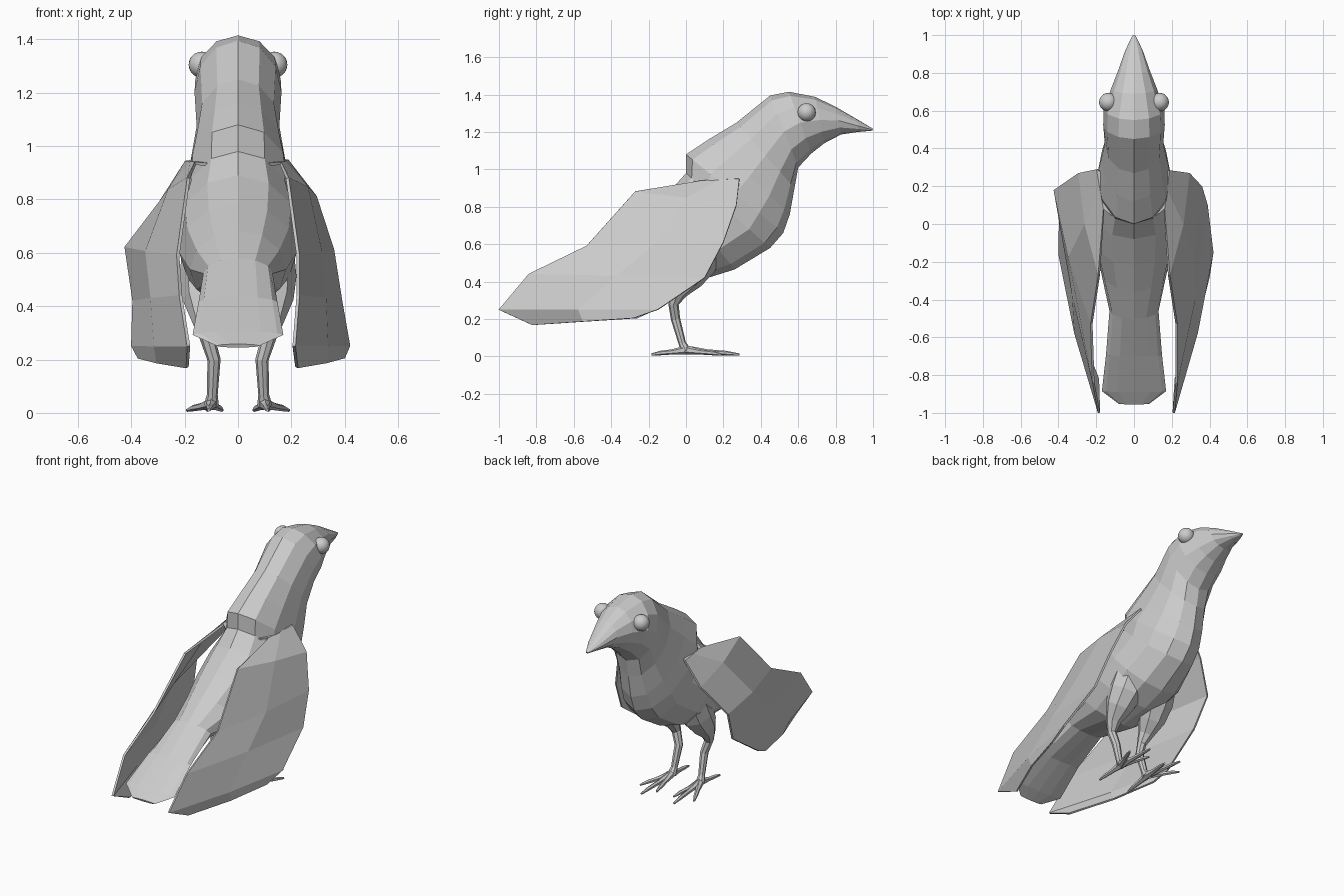
import bpy, bmesh, math
from mathutils import Vector


def make_object(name, bm):
    bmesh.ops.recalc_face_normals(bm, faces=bm.faces)
    mesh = bpy.data.meshes.new(name)
    bm.to_mesh(mesh)
    bm.free()
    obj = bpy.data.objects.new(name, mesh)
    bpy.context.collection.objects.link(obj)
    return obj


def bridge(bm, rings):
    n = len(rings[0])
    for a, b in zip(rings, rings[1:]):
        for i in range(n):
            j = (i + 1) % n
            bm.faces.new((a[i], a[j], b[j], b[i]))
    bm.faces.new(rings[0])
    bm.faces.new(rings[-1][::-1])


def tube(bm, points, radii, sides=6):
    pts = [Vector(p) for p in points]
    rings = []
    for i, (p, r) in enumerate(zip(pts, radii)):
        d = (pts[min(i + 1, len(pts) - 1)] - pts[max(i - 1, 0)]).normalized()
        u = d.cross(Vector((1, 0, 0))).normalized()
        v = d.cross(u)
        rings.append([bm.verts.new(p + r * (math.cos(t) * u + math.sin(t) * v))
                      for t in (2 * math.pi * k / sides for k in range(sides))])
    bridge(bm, rings)


# Body, head, beak and tail: top (y, z), bottom (y, z), half width
sections = [
    (1.0, 1.217, 0.995, 1.207, 0.008),
    (0.92, 1.265, 0.92, 1.20, 0.046),
    (0.80, 1.335, 0.83, 1.187, 0.083),
    (0.69, 1.388, 0.74, 1.14, 0.122),
    (0.55, 1.415, 0.67, 1.085, 0.16),
    (0.45, 1.395, 0.60, 1.01, 0.163),
    (0.27, 1.25, 0.58, 0.90, 0.155),
    (0.12, 1.16, 0.555, 0.76, 0.175),
    (0.0, 1.08, 0.52, 0.66, 0.195),
    (0.0, 0.98, 0.45, 0.58, 0.20),
    (-0.08, 0.89, 0.26, 0.465, 0.23),
    (-0.22, 0.785, 0.10, 0.415, 0.22),
    (-0.36, 0.685, -0.10, 0.39, 0.18),
    (-0.50, 0.58, -0.42, 0.465, 0.13),
    (-0.70, 0.435, -0.68, 0.395, 0.148),
    (-0.89, 0.305, -0.88, 0.28, 0.17),
    (-0.955, 0.258, -0.95, 0.245, 0.08),
]
bm = bmesh.new()
rings = []
for ty, tz, by, bz, w in sections:
    top, bot = Vector((0, ty, tz)), Vector((0, by, bz))
    mid, half = (top + bot) / 2, (top - bot) / 2
    ring = []
    for k in range(12):
        a = 2 * math.pi * k / 12
        ring.append(bm.verts.new(mid + half * math.cos(a) + Vector((w * math.sin(a), 0, 0))))
    rings.append(ring)
bridge(bm, rings)
make_object("body", bm)

# Wings: leading and trailing edge points, with a middle column bulging outward
trail_yz = [(0.03, 0.93), (0.08, 0.935), (-0.27, 0.88), (-0.53, 0.59),
            (-0.84, 0.44), (-1.0, 0.25), (-0.82, 0.17)]
wings = {
    "right_wing": (1, [(0.12, 0.24, 0.95), (0.185, 0.285, 0.945), (0.29, 0.27, 0.81),
                       (0.355, 0.20, 0.61), (0.385, 0.10, 0.42), (0.415, -0.15, 0.25),
                       (0.395, -0.28, 0.205)],
                   [0.10, 0.16, 0.185, 0.225, 0.225, 0.21, 0.22]),
    "left_wing": (-1, [(0.12, 0.24, 0.95), (0.195, 0.29, 0.94), (0.29, 0.27, 0.79),
                       (0.42, 0.18, 0.62), (0.39, 0.09, 0.42), (0.395, -0.16, 0.25),
                       (0.37, -0.26, 0.205)],
                  [0.10, 0.16, 0.185, 0.225, 0.215, 0.185, 0.19]),
}
for name, (side, lead, trail_x) in wings.items():
    bm = bmesh.new()
    rows = []
    for i, (p, x, (y, z)) in enumerate(zip(lead, trail_x, trail_yz)):
        a, c = Vector(p), Vector((x, y, z))
        b = (a + c) / 2 + Vector((0.02 if i > 1 else 0, 0, 0))
        rows.append([bm.verts.new((side * v.x, v.y, v.z)) for v in (a, b, c)])
    for r, s in zip(rows, rows[1:]):
        for i in range(2):
            bm.faces.new((r[i], r[i + 1], s[i + 1], s[i]))
    wing = make_object(name, bm)
    mod = wing.modifiers.new("thickness", 'SOLIDIFY')
    mod.thickness = 0.012
    mod.offset = 0

for side, label in ((1, "right"), (-1, "left")):
    # Leg with thigh blending into the belly, bent shank and toes
    bm = bmesh.new()
    tube(bm, [(side * x, y, z) for x, y, z in
              [(0.10, 0.10, 0.60), (0.115, 0.06, 0.50), (0.125, 0.01, 0.42),
               (0.125, -0.04, 0.345), (0.115, -0.067, 0.28), (0.09, -0.056, 0.20),
               (0.096, -0.02, 0.07), (0.10, 0.0, 0.03)]],
         [0.11, 0.105, 0.083, 0.048, 0.028, 0.025, 0.02, 0.028], 8)
    for x, y in ((0.115, 0.285), (0.19, 0.19), (0.06, 0.21), (0.11, -0.185)):
        toe = [(side * (0.1 + (x - 0.1) * f), y * f, z)
               for f, z in ((0, 0.035), (0.4, 0.024), (0.75, 0.018), (1, 0.01))]
        tube(bm, toe, [0.024, 0.014, 0.012, 0.006])
    make_object(label + "_leg", bm)

    # Eye
    bpy.ops.mesh.primitive_uv_sphere_add(segments=20, ring_count=12, radius=0.049,
                                         location=(side * 0.136, 0.645, 1.305))
    bpy.context.object.name = label + "_eye"
    bpy.ops.object.shade_smooth()
